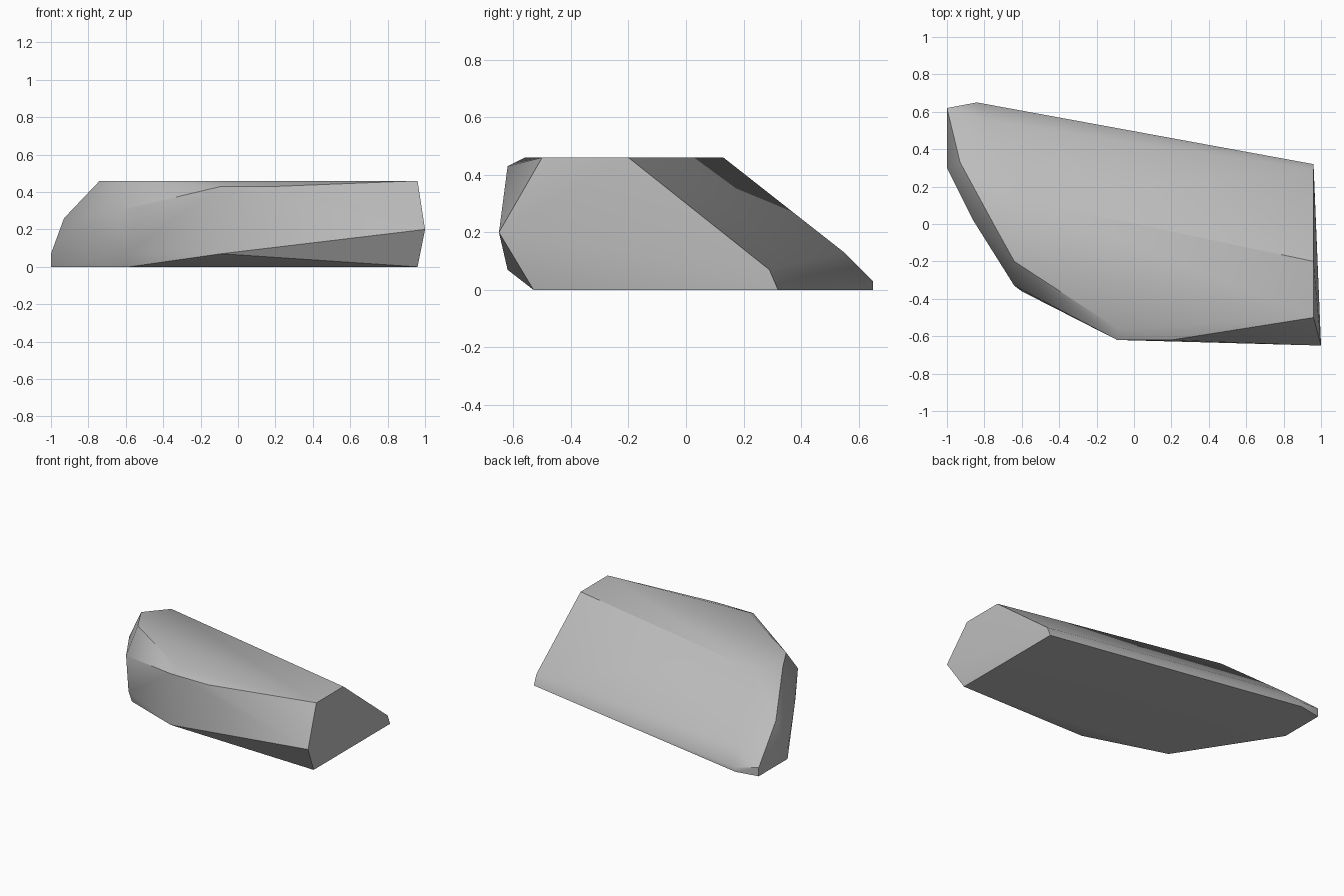
import bpy, bmesh, math

cube = bpy.data.objects.get("Cube")
if cube:
    bpy.data.objects.remove(cube, do_unlink=True)

# Stone colour
stone = bpy.data.materials.new("stone_grey")
stone.use_nodes = True
grey = (0.5, 0.5, 0.5, 1.0)
stone.diffuse_color = grey
bsdf = stone.node_tree.nodes["Principled BSDF"]
bsdf.inputs["Base Color"].default_value = grey
bsdf.inputs["Roughness"].default_value = 0.8

# Outline of the flat underside
base = [(0.96, -0.53), (0.96, 0.32), (-0.84, 0.65),
        (-1, 0.62), (-1, 0.30), (-0.58, -0.35)]
# Outline of the flat top
top = [(0.96, -0.50), (0.96, -0.20), (-0.61, 0.13),
       (-0.74, -0.02), (-0.64, -0.20), (-0.09, -0.56)]
# Chipped corners around the flanks
flank = [(1, -0.65, 0.20), (0.2, -0.62, 0.43), (-0.09, -0.62, 0.43),
         (-0.09, -0.62, 0.07), (-0.60, -0.36, 0.07), (-0.64, -0.33, 0.30),
         (-0.86, 0.02, 0.24), (-0.93, 0.33, 0.26), (-1, 0.30, 0.07),
         (-1, 0.62, 0.06), (-0.84, 0.65, 0.03), (-0.78, 0.55, 0.13),
         (0.96, 0.29, 0.07)]

# Wrap the corners in one faceted block
bm = bmesh.new()
corners = [(x, y, 0) for x, y in base] + [(x, y, 0.46) for x, y in top] + flank
for co in corners:
    bm.verts.new(co)
hull = bmesh.ops.convex_hull(bm, input=bm.verts)
inside = [v for v in bm.verts if not v.link_faces]
bmesh.ops.delete(bm, geom=inside, context="VERTS")
bmesh.ops.dissolve_limit(bm, angle_limit=math.radians(1),
                         verts=bm.verts, edges=bm.edges)
bmesh.ops.recalc_face_normals(bm, faces=bm.faces)

mesh = bpy.data.meshes.new("rock_slab")
bm.to_mesh(mesh)
bm.free()
mesh.materials.append(stone)
rock = bpy.data.objects.new("rock_slab", mesh)
bpy.context.collection.objects.link(rock)

# Soften the shallow creases, keep the sharp edges
bpy.ops.object.select_all(action="DESELECT")
rock.select_set(True)
bpy.context.view_layer.objects.active = rock
bpy.ops.object.shade_smooth_by_angle(angle=math.radians(30))
